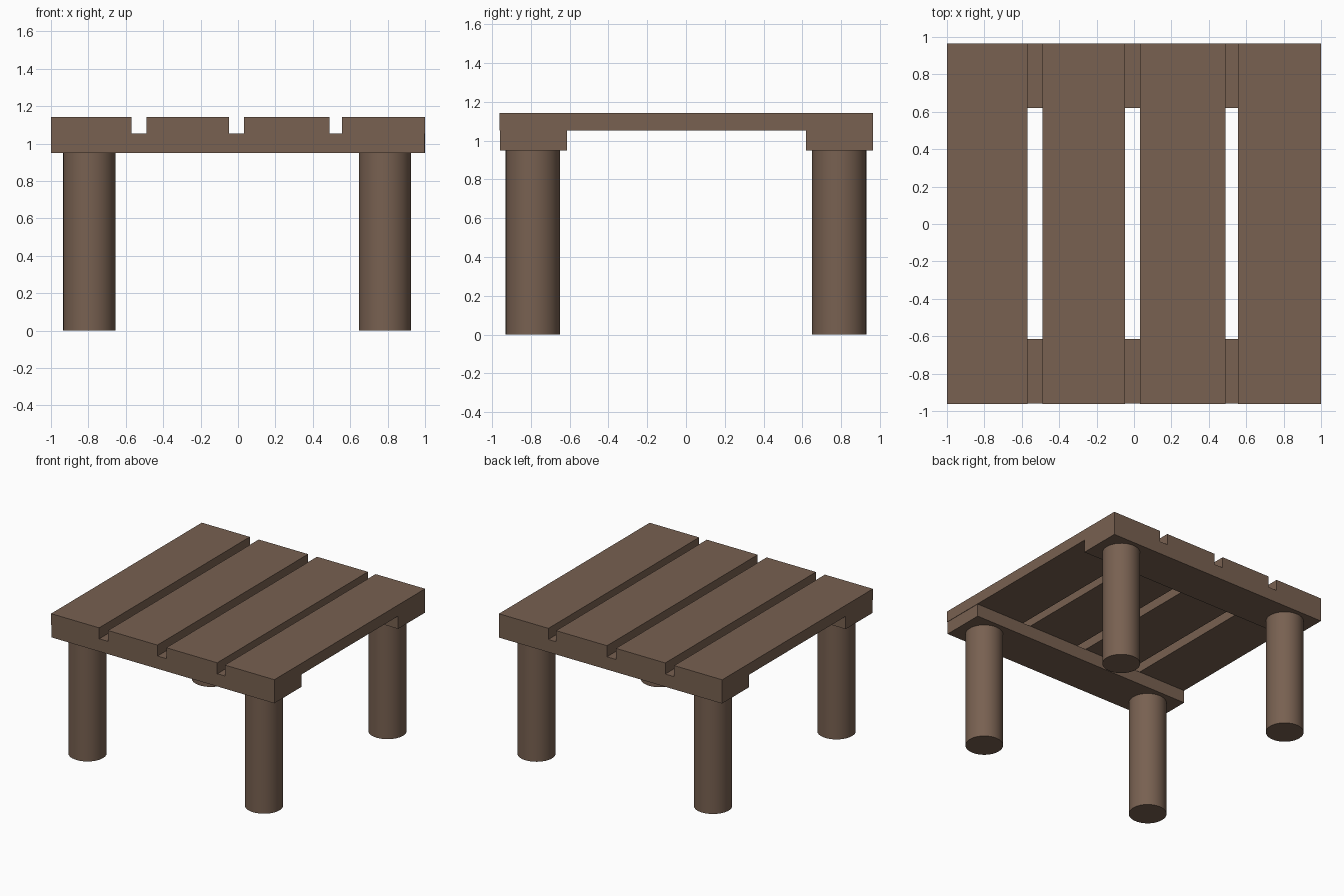
import bpy

if "Cube" in bpy.data.objects:
    bpy.data.objects.remove(bpy.data.objects["Cube"])

wood = bpy.data.materials.new("brown wood")
wood.diffuse_color = (0.188, 0.119, 0.082, 1)
wood.use_nodes = True
wood.node_tree.nodes["Principled BSDF"].inputs["Base Color"].default_value = wood.diffuse_color


def box(name, x0, x1, y0, y1, z0, z1):
    bpy.ops.mesh.primitive_cube_add(size=1, location=((x0 + x1) / 2, (y0 + y1) / 2, (z0 + z1) / 2))
    o = bpy.context.object
    o.name = name
    o.scale = (x1 - x0, y1 - y0, z1 - z0)
    bpy.ops.object.transform_apply(location=False, rotation=False, scale=True)
    o.data.materials.append(wood)


def leg(name, x, y, height, radius=0.14):
    bpy.ops.mesh.primitive_cylinder_add(vertices=40, radius=radius, depth=height, location=(x, y, height / 2))
    o = bpy.context.object
    o.name = name
    o.data.materials.append(wood)
    bpy.ops.object.shade_smooth_by_angle()


# Top planks, running front to back
for i, (x0, x1) in enumerate([(-1.0, -0.57), (-0.49, -0.048), (0.032, 0.488), (0.557, 1.0)]):
    box(f"plank_{i + 1}", x0, x1, -0.963, 0.965, 1.053, 1.143)

# Cross rails under the planks
box("front_rail", -1.0, 0.997, -0.96, -0.614, 0.95, 1.053)
box("back_rail", -0.998, 1.0, 0.62, 0.965, 0.95, 1.053)

# Round legs
for side, x in (("left", -0.795), ("right", 0.786)):
    for end, y in (("front", -0.79), ("back", 0.79)):
        leg(f"{end}_{side}_leg", x, y, 0.95)
